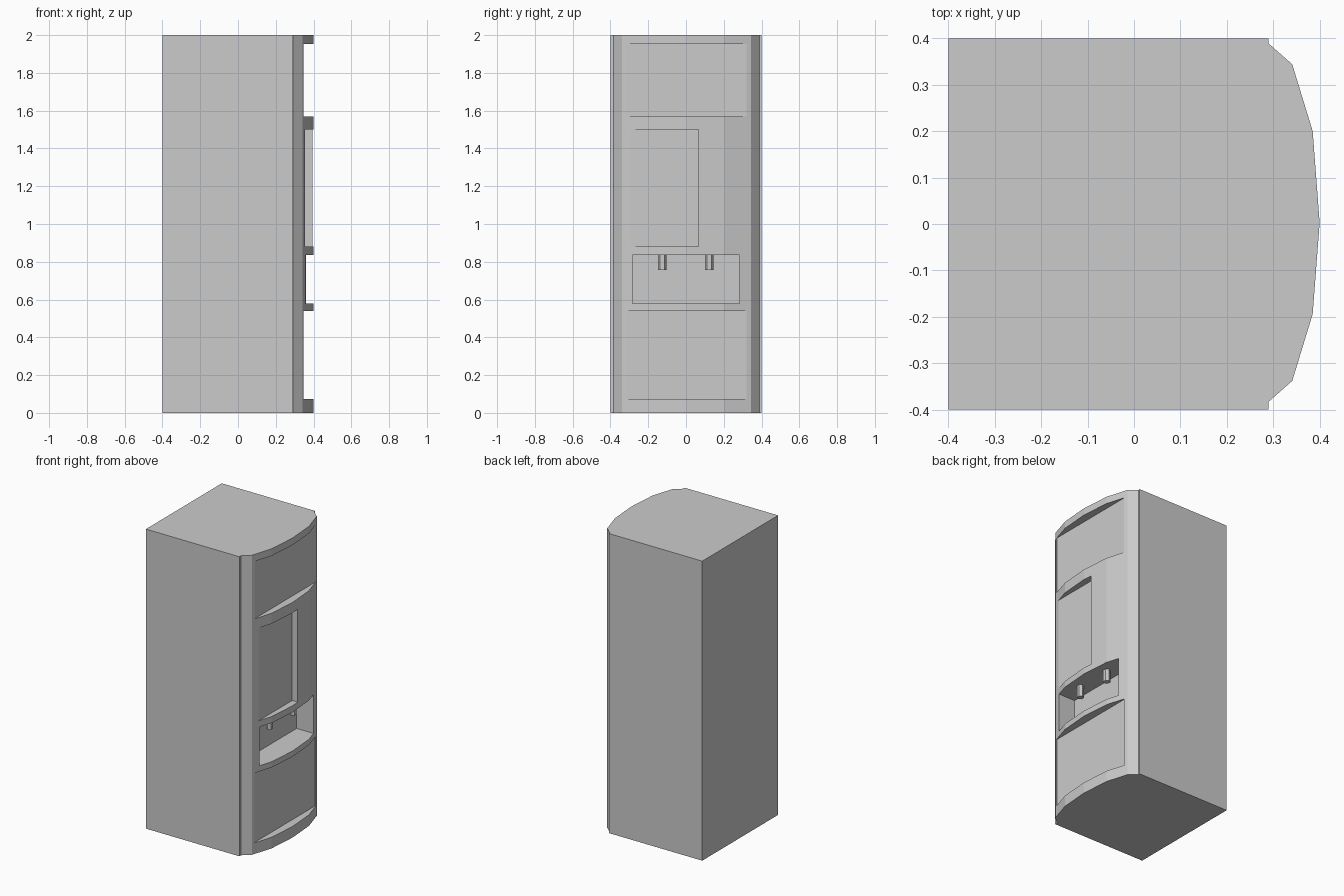
import bpy, bmesh, math

if "Cube" in bpy.data.objects:
    bpy.data.objects.remove(bpy.data.objects["Cube"])

H = 2.0
C = 0.003  # slight sideways offset of the curved front


def prism(name, pts, z0, z1):
    """Extrude a counter-clockwise xy outline from z0 to z1."""
    bm = bmesh.new()
    face = bm.faces.new([bm.verts.new((x, y, z0)) for x, y in pts])
    top = bmesh.ops.extrude_face_region(bm, geom=[face])
    verts = [v for v in top["geom"] if isinstance(v, bmesh.types.BMVert)]
    bmesh.ops.translate(bm, verts=verts, vec=(0, 0, z1 - z0))
    bmesh.ops.recalc_face_normals(bm, faces=bm.faces[:])
    me = bpy.data.meshes.new(name)
    bm.to_mesh(me)
    bm.free()
    ob = bpy.data.objects.new(name, me)
    bpy.context.collection.objects.link(ob)
    return ob


def cut(target, x0, y0, y1, z0, z1):
    """Carve a flat-backed recess into the front (+x) of target."""
    c = prism("recess_cutter", [(x0, y0), (0.6, y0), (0.6, y1), (x0, y1)], z0, z1)
    c.hide_render = True
    m = target.modifiers.new("recess", "BOOLEAN")
    m.operation, m.solver, m.object = "DIFFERENCE", "EXACT", c
    bpy.context.view_layer.objects.active = target
    bpy.ops.object.modifier_apply(modifier=m.name)
    bpy.data.objects.remove(c)


# Cabinet: square body with a stepped, faceted bow front
half = [(0.29, 0.386), (0.341, 0.341), (0.385, 0.197)]
bow = [(x, C - y) for x, y in half] + [(0.4, C)] + [(x, C + y) for x, y in reversed(half)]
cabinet = prism("cabinet", [(-0.4, -0.4), (0.29, -0.4)] + bow + [(0.29, 0.4), (-0.4, 0.4)], 0, H)

# Recesses: upper panel, screen, dispensing bay, lower panel
cut(cabinet, 0.346, -0.318, 0.321, 1.57, 1.953)
cut(cabinet, 0.355, -0.33, 0.065, 0.88, 1.5)
cut(cabinet, 0.235, -0.283, 0.283, 0.578, 0.837)
cut(cabinet, 0.343, -0.319, 0.321, 0.074, 0.54)

# Two hexagonal taps hanging from the bay ceiling
for side, y in (("left", -0.126), ("right", 0.123)):
    hexagon = [(0.32 + 0.022 * math.sin(-a), y + 0.022 * math.cos(a))
               for a in (i * math.pi / 3 for i in range(6))]
    prism(side + "_tap", hexagon, 0.757, 0.84)
